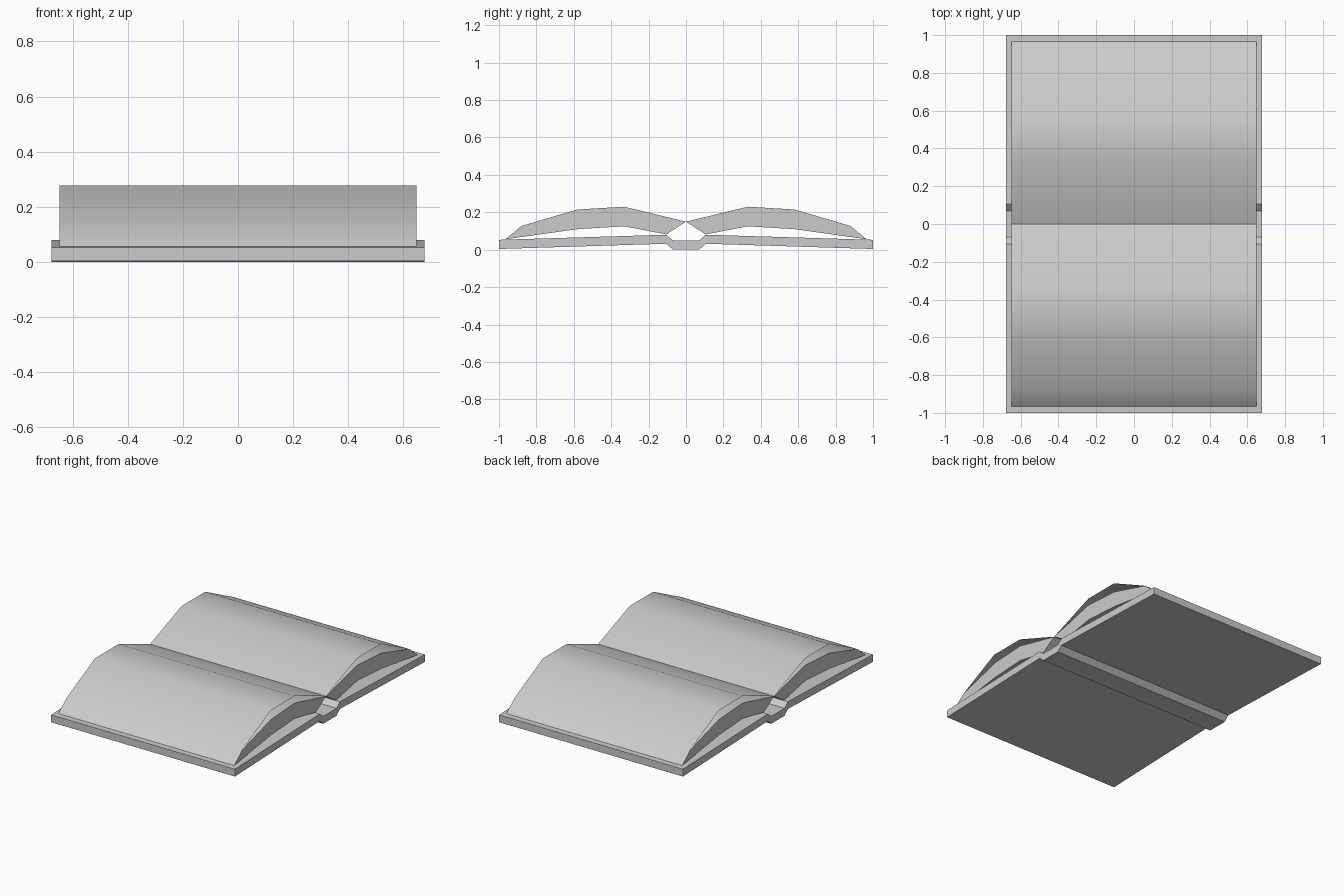
import bpy

if "Cube" in bpy.data.objects:
    bpy.data.objects.remove(bpy.data.objects["Cube"])

COVER_X = 0.677
PAGE_X = 0.648


def extrude_profile(name, profile, half_x, closed=True):
    """Sweep a (y, z) profile along x; closed profiles get end caps."""
    n = len(profile)
    verts = [(x, y, z) for x in (-half_x, half_x) for y, z in profile]
    faces = [(i, (i + 1) % n, n + (i + 1) % n, n + i)
             for i in range(n if closed else n - 1)]
    if closed:
        faces += [tuple(reversed(range(n))), tuple(range(n, 2 * n))]
    mesh = bpy.data.meshes.new(name)
    mesh.from_pydata(verts, [], faces)
    obj = bpy.data.objects.new(name, mesh)
    bpy.context.collection.objects.link(obj)
    # consistent normals
    bpy.ops.object.select_all(action='DESELECT')
    bpy.context.view_layer.objects.active = obj
    obj.select_set(True)
    bpy.ops.object.mode_set(mode='EDIT')
    bpy.ops.mesh.select_all(action='SELECT')
    bpy.ops.mesh.normals_make_consistent(inside=False)
    bpy.ops.object.mode_set(mode='OBJECT')
    if not closed and mesh.polygons[0].normal.z < 0:
        mesh.flip_normals()
    return obj


# Cover: two boards joined by a sunken spine
top = [(0.07, 0.05), (0.105, 0.08), (1.0, 0.053)]
bottom = [(1.0, 0.004), (0.105, 0.032), (0.07, 0.0)]
right = top + bottom
left = [(-y, z) for y, z in reversed(right)]
extrude_profile("cover", right + left, COVER_X)

# Page blocks arch above the boards, with a loose top sheet over each
block = [(0.0, 0.15), (0.33, 0.23), (0.58, 0.215), (0.88, 0.127),
         (0.965, 0.056), (0.58, 0.11), (0.33, 0.125), (0.105, 0.082)]
sheet = [(0.0, 0.15), (0.33, 0.277), (0.58, 0.277), (0.868, 0.133)]
for side, s in (("front", -1), ("back", 1)):
    pages = extrude_profile(side + "_page_block",
                            [(s * y, z) for y, z in block], PAGE_X)
    bpy.ops.object.shade_smooth_by_angle(angle=0.45)
    leaf = extrude_profile(side + "_top_sheet",
                           [(s * y, z) for y, z in sheet], PAGE_X, False)
    bpy.ops.object.shade_smooth()
